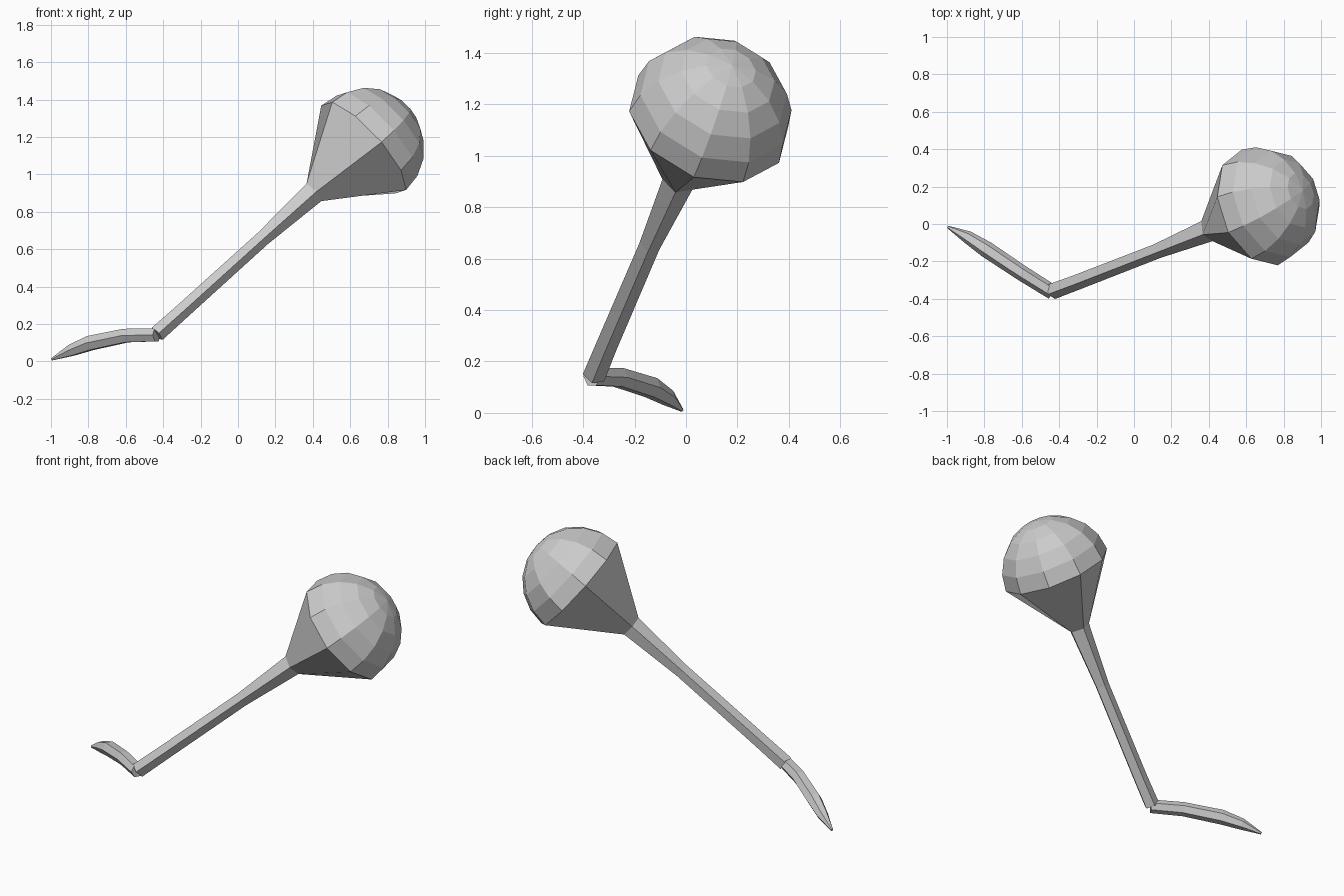
import bpy, bmesh, math
from mathutils import Vector

if "Cube" in bpy.data.objects:
    bpy.data.objects.remove(bpy.data.objects["Cube"])


def ring(bm, centre, axis, radius, sides, turn):
    """Regular polygon of vertices around an axis, with one edge direction horizontal."""
    d = Vector(axis).normalized()
    u = Vector((-d.y, d.x, 0)).normalized()
    v = d.cross(u)
    out = []
    for i in range(sides):
        a = math.radians(turn) + math.tau * i / sides
        out.append(bm.verts.new(Vector(centre) + radius * (math.cos(a) * u + math.sin(a) * v)))
    return out


def bridge(bm, a, b):
    n = len(a)
    for i in range(n):
        j = (i + 1) % n
        bm.faces.new((a[i], a[j], b[j], b[i]))


def finish(bm, name):
    bmesh.ops.recalc_face_normals(bm, faces=bm.faces)
    mesh = bpy.data.meshes.new(name)
    bm.to_mesh(mesh)
    bm.free()
    obj = bpy.data.objects.new(name, mesh)
    bpy.context.collection.objects.link(obj)
    return obj


def tube(bm, path, sides, turn):
    """Loft through (point, radius) pairs; returns first and last rings."""
    pts = [Vector(p) for p, r in path]
    rings = []
    for i, (p, r) in enumerate(path):
        axis = pts[min(i + 1, len(pts) - 1)] - pts[max(i - 1, 0)]
        rings.append(ring(bm, p, axis, r, sides, turn))
    for a, b in zip(rings, rings[1:]):
        bridge(bm, a, b)
    return rings[0], rings[-1]


HEAD = Vector((0.672, 0.088, 1.142))
R = 0.325
AXIS = Vector((0.711, 0.284, 0.644)).normalized()
TURN = 29

# Stem, flared neck and domed head in one skin
bm = bmesh.new()
start, neck = tube(bm, [((-0.435, -0.357, 0.147), 0.046),
                        ((-0.30, -0.307, 0.268), 0.044),
                        ((0.13, -0.14, 0.657), 0.043),
                        ((0.40, -0.03, 0.902), 0.065)], 5, TURN)
bm.faces.new(start)
rim = ring(bm, HEAD, AXIS, R, 10, TURN)
for i in range(5):
    j = (i + 1) % 5
    bm.faces.new((neck[i], neck[j], rim[(2 * i + 2) % 10], rim[2 * i + 1], rim[2 * i]))
prev = rim
for step in range(1, 5):
    lat = math.radians(18 * step)
    cur = ring(bm, HEAD + AXIS * R * math.sin(lat), AXIS, R * math.cos(lat), 10, TURN)
    bridge(bm, prev, cur)
    prev = cur
pole = bm.verts.new(HEAD + AXIS * R)
for i in range(10):
    bm.faces.new((prev[i], prev[(i + 1) % 10], pole))
finish(bm, "stem_and_head")

# Bent tail tapering to a point on the ground
bm = bmesh.new()
a, b = tube(bm, [((-0.435, -0.365, 0.142), 0.040),
                 ((-0.60, -0.262, 0.138), 0.042),
                 ((-0.79, -0.135, 0.098), 0.044),
                 ((-0.89, -0.070, 0.059), 0.034),
                 ((-0.995, -0.016, 0.011), 0.007)], 6, 0)
bm.faces.new(a)
bm.faces.new(b)
finish(bm, "tail")
